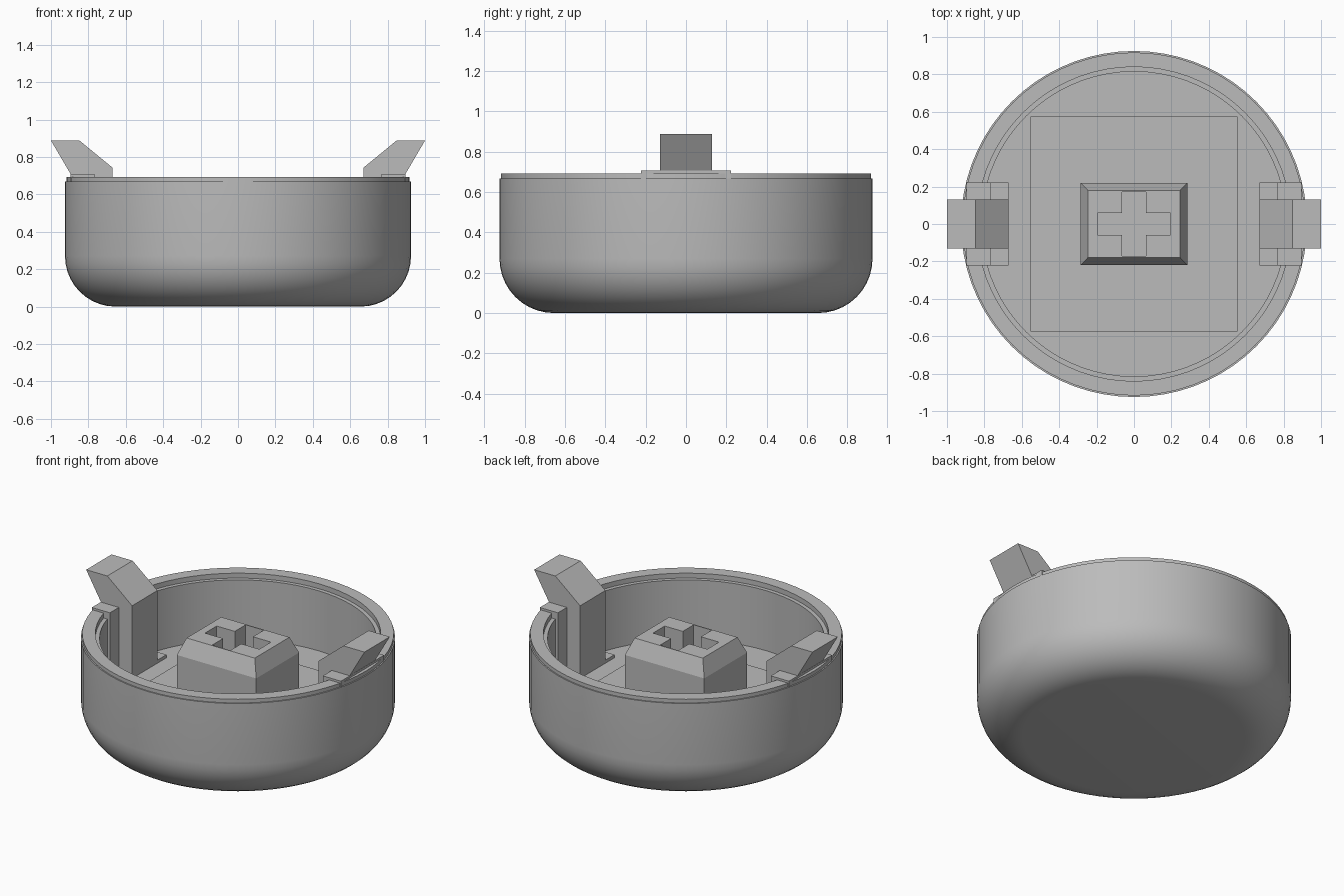
import bpy, bmesh, math

if "Cube" in bpy.data.objects:
    bpy.data.objects.remove(bpy.data.objects["Cube"], do_unlink=True)

grey = bpy.data.materials.new("plain_grey")
grey.use_nodes = True
grey.diffuse_color = (0.5, 0.5, 0.5, 1)
grey.node_tree.nodes["Principled BSDF"].inputs["Base Color"].default_value = (0.5, 0.5, 0.5, 1)

FLOOR = 0.27


def finish(bm, name):
    bmesh.ops.recalc_face_normals(bm, faces=bm.faces)
    mesh = bpy.data.meshes.new(name)
    bm.to_mesh(mesh)
    bm.free()
    obj = bpy.data.objects.new(name, mesh)
    bpy.context.collection.objects.link(obj)
    mesh.materials.append(grey)
    return obj


def prism(name, points, vector, place):
    """Extrude a flat outline along a vector."""
    bm = bmesh.new()
    face = bm.faces.new([bm.verts.new(place(a, b)) for a, b in points])
    out = bmesh.ops.extrude_face_region(bm, geom=[face])
    verts = [v for v in out["geom"] if isinstance(v, bmesh.types.BMVert)]
    bmesh.ops.translate(bm, verts=verts, vec=vector)
    return finish(bm, name)


def box(name, x0, x1, y, z0, z1):
    outline = [(x0, -y), (x1, -y), (x1, y), (x0, y)]
    return prism(name, outline, (0, 0, z1 - z0), lambda a, b: (a, b, z0))


# Bowl: one turned profile with rounded base, stepped rim and flat floor
R, FILLET = 0.925, 0.27
profile = [(0, 0)]
for i in range(11):
    t = math.pi / 2 * i / 10
    profile.append((R - FILLET + FILLET * math.sin(t), FILLET * (1 - math.cos(t))))
profile += [(R, 0.668), (0.917, 0.668), (0.917, 0.692), (0.84, 0.692),
            (0.84, 0.66), (0.815, 0.66), (0.815, FLOOR), (0, FLOOR)]
bm = bmesh.new()
verts = [bm.verts.new((r, 0, z)) for r, z in profile]
edges = [bm.edges.new(pair) for pair in zip(verts, verts[1:])]
bmesh.ops.spin(bm, geom=verts + edges, cent=(0, 0, 0), axis=(0, 0, 1),
               angle=math.tau, steps=72)
bmesh.ops.remove_doubles(bm, verts=bm.verts, dist=0.0005)
bowl = finish(bm, "bowl")
bpy.context.view_layer.objects.active = bowl
bowl.select_set(True)
bpy.ops.object.shade_smooth_by_angle(angle=math.radians(30))
bowl.select_set(False)

# Square pad on the floor
box("floor_pad", -0.553, 0.553, 0.575, FLOOR - 0.01, FLOOR + 0.01)

# Centre block with chamfered top
bm = bmesh.new()
rings = [[bm.verts.new((sx * hx, sy * hy, z)) for sx, sy in ((-1, -1), (1, -1), (1, 1), (-1, 1))]
         for hx, hy, z in ((0.285, 0.22, FLOOR), (0.285, 0.22, 0.56), (0.245, 0.178, 0.665))]
bm.faces.new(rings[0])
bm.faces.new(rings[2])
for low, high in zip(rings, rings[1:]):
    for i in range(4):
        j = (i + 1) % 4
        bm.faces.new((low[i], low[j], high[j], high[i]))
block = finish(bm, "centre_block")

# Cross-shaped socket cut into the block
a, b, c, d = 0.065, 0.06, 0.195, 0.172
cross = [(-a, -d), (a, -d), (a, -b), (c, -b), (c, b), (a, b),
         (a, d), (-a, d), (-a, b), (-c, b), (-c, -b), (-a, -b)]
cutter = prism("socket_cutter", cross, (0, 0, 0.5), lambda x, y: (x, y, 0.36))
cutter.hide_render = True
cutter.hide_set(True)
cut = block.modifiers.new("socket", "BOOLEAN")
cut.operation = "DIFFERENCE"
cut.solver = "EXACT"
cut.object = cutter
bpy.context.view_layer.update()
cut_mesh = bpy.data.meshes.new_from_object(block.evaluated_get(bpy.context.evaluated_depsgraph_get()))
block.modifiers.clear()
block.data = cut_mesh
bpy.data.objects.remove(cutter, do_unlink=True)

# Side clips: hooked post, wall backing and foot plate on each side
hook = [(0.67, FLOOR), (0.67, 0.742), (0.848, 0.888), (1.0, 0.888), (0.89, 0.70), (0.89, FLOOR)]
for side, s in (("left", 1), ("right", -1)):
    prism(side + "_clip_post", hook, (0, 0.26, 0), lambda x, z: (s * x, -0.13, z))
    lo, hi = sorted((s * 0.765, s * 0.895))
    box(side + "_clip_backing", lo, hi, 0.222, FLOOR, 0.706)
    lo, hi = sorted((s * 0.67, s * 0.78))
    box(side + "_clip_foot", lo, hi, 0.222, FLOOR, FLOOR + 0.02)
